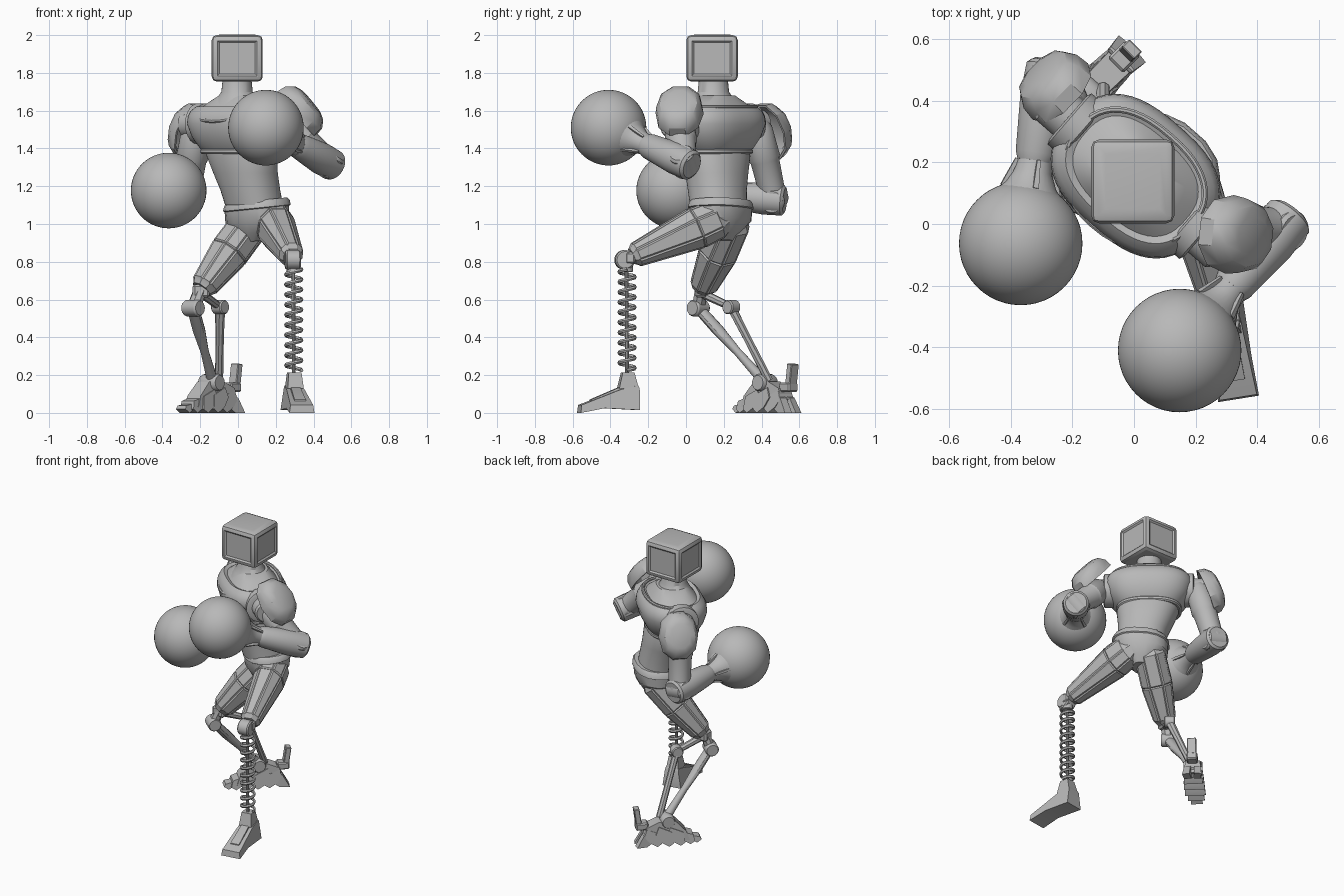
import bpy, bmesh
from math import sin, cos, pi, radians
from mathutils import Vector, Matrix

if "Cube" in bpy.data.objects:
    bpy.data.objects.remove(bpy.data.objects["Cube"])

grey = bpy.data.materials.new("plain grey")
grey.use_nodes = True
COLOUR = (0.48, 0.48, 0.48, 1)
grey.diffuse_color = COLOUR
grey.node_tree.nodes["Principled BSDF"].inputs["Base Color"].default_value = COLOUR

YAW = radians(-41)                      # the upper body is twisted
SIDE = Vector((cos(YAW), sin(YAW), 0))  # toward the model's left
FRONT = Vector((sin(YAW), -cos(YAW), 0))
UP = Vector((0, 0, 1))


def finish(name, bm, angle=32):
    bmesh.ops.recalc_face_normals(bm, faces=bm.faces)
    mesh = bpy.data.meshes.new(name)
    bm.to_mesh(mesh)
    bm.free()
    mesh.materials.append(grey)
    ob = bpy.data.objects.new(name, mesh)
    bpy.context.collection.objects.link(ob)
    bpy.ops.object.select_all(action='DESELECT')
    ob.select_set(True)
    bpy.context.view_layer.objects.active = ob
    bpy.ops.object.shade_smooth_by_angle(angle=radians(angle))
    return ob


def power(v, p):
    return (1 if v >= 0 else -1) * abs(v) ** (2 / p)


def sweep(name, pts, sizes, n=32, p=2, side=SIDE, axis=None, closed=False, panel=0):
    """Skin superellipse rings placed along a path."""
    bm = bmesh.new()
    pts = [Vector(q) for q in pts]
    count, rings = len(pts), []
    for i, c in enumerate(pts):
        nxt = pts[(i + 1) % count] if closed else pts[min(i + 1, count - 1)]
        prv = pts[i - 1] if closed else pts[max(i - 1, 0)]
        t = Vector(axis or (nxt - prv)).normalized()
        x = (side - side.dot(t) * t).normalized()
        y = t.cross(x)
        a, b = sizes[i]
        angles = [2 * pi * (k + 0.5) / n for k in range(n)]
        rings.append([bm.verts.new(c + x * a * power(cos(g), p) + y * b * power(sin(g), p))
                      for g in angles])
    skin = []
    for i in range(count if closed else count - 1):
        r, s = rings[i], rings[(i + 1) % count]
        skin += [bm.faces.new((r[k], r[(k + 1) % n], s[(k + 1) % n], s[k])) for k in range(n)]
    if not closed:
        bm.faces.new(rings[0])
        bm.faces.new(rings[-1])
    if panel:
        bmesh.ops.recalc_face_normals(bm, faces=bm.faces)
        big = [f for f in skin if f.calc_area() > 0.006]
        bmesh.ops.inset_individual(bm, faces=big, thickness=panel, depth=panel * 0.7)
    return finish(name, bm)


def limb(name, start, end, profile, n=28, **kw):
    """Straight part; profile holds (fraction along, radius[, second radius])."""
    a, b = Vector(start), Vector(end)
    return sweep(name, [a.lerp(b, q[0]) for q in profile],
                 [(q[1], q[-1]) for q in profile], n, axis=b - a, **kw)


def drum(name, centre, axis, length, r, n=24):
    c, d = Vector(centre), Vector(axis).normalized() * length / 2
    side = UP if abs(d.normalized().z) < 0.9 else SIDE
    return limb(name, c - d, c + d, [(0, r * .85), (.1, r), (.9, r), (1, r * .85)], n, side=side)


def box(name, loc, dims, matrix=Matrix(), bevel=0.008, tilt=0):
    bm = bmesh.new()
    bmesh.ops.create_cube(bm, size=1, matrix=matrix @ Matrix.Translation(loc)
                          @ Matrix.Rotation(tilt, 4, 'X') @ Matrix.Diagonal((*dims, 1)))
    bmesh.ops.bevel(bm, geom=bm.edges[:], offset=bevel, segments=1, affect='EDGES')
    return finish(name, bm)


def prism(name, profile, low, high, matrix):
    """Side profile (y, z) extruded in x, half width going from low to high."""
    bm = bmesh.new()
    top = max(z for _, z in profile)
    ends = [[bm.verts.new(matrix @ Vector((s * (low + (high - low) * z / top), y, z)))
             for y, z in profile] for s in (-1, 1)]
    m = len(profile)
    for k in range(m):
        bm.faces.new((ends[0][k], ends[0][(k + 1) % m], ends[1][(k + 1) % m], ends[1][k]))
    for e in ends:
        bm.faces.new(e)
    return finish(name, bm)


def ball(name, centre, r):
    bm = bmesh.new()
    bmesh.ops.create_uvsphere(bm, u_segments=48, v_segments=32, radius=r,
                              matrix=Matrix.Translation(centre))
    return finish(name, bm)


# Head: chamfered box with shallow sunken panels
bm = bmesh.new()
bmesh.ops.create_cube(bm, size=1, matrix=Matrix.Translation((-.004, .138, 1.877))
                      @ Matrix.Diagonal((.27, .272, .246, 1)))
bmesh.ops.bevel(bm, geom=bm.edges[:], offset=.026, segments=2, profile=.5, affect='EDGES')
bm.normal_update()
panels = [f for f in bm.faces if f.calc_area() > .02 and f.normal.z < .5 and f.normal.z > -.5]
bmesh.ops.inset_individual(bm, faces=panels, thickness=.006, depth=0)
bmesh.ops.inset_individual(bm, faces=panels, thickness=.014, depth=-.009)
crown = [f for f in bm.faces if f.calc_area() > .02 and f.normal.z > .5]
bmesh.ops.inset_individual(bm, faces=crown, thickness=.03, depth=.003)
finish("head", bm, 20)

# Neck and torso
C = Vector((.005, .155, 0))
sweep("neck", [(-.005, .145, z) for z in (1.61, 1.66, 1.70, 1.78)],
      [(.17, .135), (.115, .105), (.083, .083), (.075, .075)], axis=UP)
chest = [(1.385, .19, .15), (1.40, .21, .165), (1.46, .255, .195), (1.53, .283, .215),
         (1.57, .281, .208), (1.60, .266, .193), (1.622, .238, .17), (1.612, .215, .15),
         (1.645, .165, .125), (1.68, .1, .095)]
sweep("chest", [C + UP * q[0] for q in chest], [q[1:] for q in chest], 48, 2.6, axis=UP)
collar = []
for k in range(48):
    g = 2 * pi * k / 48
    dip = max(0, sin(g)) ** 2
    collar.append(C + SIDE * .24 * power(cos(g), 2.4) + FRONT * (.172 + .038 * dip) * power(sin(g), 2.4)
                  + UP * (1.62 - .075 * dip))
sweep("collar_rim", collar, [(.011, .011)] * 48, 8, side=UP, closed=True)
belly = [(.012, .157, 1.40, .19, .15), (.02, .16, 1.36, .198, .156), (.04, .163, 1.27, .177, .15),
         (.065, .166, 1.18, .16, .145), (.085, .172, 1.10, .155, .14)]
sweep("abdomen", [q[:3] for q in belly], [q[3:] for q in belly], 40, 2.2, axis=UP)
sweep("chest_hem", [C + UP * z for z in (1.37, 1.378, 1.392, 1.40)],
      [(.2, .16), (.209, .167), (.209, .167), (.2, .16)], 48, 2.5, axis=UP)
hips = [(1.125, .165, .14), (1.11, .18, .15), (1.085, .187, .153), (1.08, .178, .146),
        (1.02, .175, .14), (.95, .1, .1), (.91, .05, .07)]
sweep("pelvis", [(.1, .185, q[0]) for q in hips], [q[1:] for q in hips], 16, 2.3, axis=(-.1, 0, 1))

# Shoulder joints and dished shoulder pads
for label, s, pad, normal in (("left", 1, (.352, -.038, 1.62), (.74, -.08, .62)),
                              ("right", -1, (-.275, .465, 1.505), (-.65, .64, .36))):
    root = C + SIDE * .275 * s + UP * 1.53
    drum(label + "_shoulder_ring", root - SIDE * .02 * s, SIDE, .07, .11)
    drum(label + "_shoulder_joint", root + SIDE * .04 * s, SIDE, .12, .075)
    nrm = Vector(normal).normalized()
    limb(label + "_shoulder_pad", Vector(pad) - nrm * .055, Vector(pad) + nrm * .045,
         [(.65, .06), (.45, .11), (0, .148, .116), (0, .16, .128), (.5, .152, .122),
          (.85, .12, .1), (1, .08, .065)], 10, p=2.2, side=UP)

# Arms with ball fists
arms = (("left", (.26, -.035, 1.52), (.474, -.012, 1.328), (.148, -.41, 1.51)),
        ("right", (-.22, .38, 1.5), (-.275, .465, 1.13), (-.367, -.063, 1.177)))
for label, shoulder, elbow, fist in arms:
    sh, el, fi = Vector(shoulder), Vector(elbow), Vector(fist)
    along = (fi - el).normalized()
    hinge = along.cross(el - sh).normalized()
    limb(label + "_upper_arm", sh, el, [(-.1, .06), (0, .078), (.4, .085), (.45, .077), (1, .068)], side=hinge)
    drum(label + "_elbow", el, hinge, .14, .068)
    limb(label + "_forearm", el - along * .06, fi - along * .27,
         [(0, .068), (.04, .082), (.35, .085), (.92, .068), (1, .058)], side=hinge)
    limb(label + "_wrist", fi - along * .28, fi - along * .15, [(0, .056), (.35, .062), (.7, .085), (1, .12)],
         side=hinge)
    other = along.cross(hinge)
    for k in range(4):
        d = hinge * cos(pi * k / 2) + other * sin(pi * k / 2)
        limb(f"{label}_wrist_rib_{k + 1}", fi - along * .27 + d * .06, fi - along * .175 + d * .09,
             [(0, .008), (1, .013)], 4, side=d)
    ball(label + "_fist", fi, .2)

# Thighs: faceted with long raised armour panels
left_shape = [(-.12, .08, .07), (-.03, .105, .09), (.22, .112, .096), (.96, .062, .06), (1.0, .045, .05)]
right_shape = [(-.12, .07, .07), (-.03, .098, .098), (.45, .1, .1), (.97, .07, .068), (1.03, .055, .055)]
limb("left_thigh", (.18, .15, 1.02), (.287, -.285, .828), left_shape, 8, p=2.3, side=UP, panel=.01)
limb("right_thigh", (.065, .235, 1.0), (-.185, .09, .665), right_shape, 8, p=2.3, panel=.01)

# Left shin: knee hinge and coil spring
drum("left_knee", (.29, -.325, .81), (1, .1, 0), .08, .052)
box("left_knee_fork", (.288, -.295, .82), (.09, .05, .06))
drum("spring_top_cap", (.293, -.315, .765), UP, .04, .035)
coil, turns = [], 10
for k in range(turns * 16 + 1):
    g = 2 * pi * k / 16
    coil.append((.295 + .042 * cos(g), -.312 + .042 * sin(g), .225 + .535 * k / (turns * 16)))
sweep("coil_spring", coil, [(.011, .009)] * len(coil), 6, side=UP)
limb("spring_rod", (.295, -.312, .2), (.293, -.315, .78), [(0, .01), (1, .01)], 10)

# Left foot: wedge with ankle block
LF = Matrix.Translation((.295, -.29, 0)) @ Matrix.Rotation(radians(9), 4, 'Z')
prism("left_foot", [(.038, .015), (.038, .13), (.03, .145), (-.06, .125), (-.275, .042), (-.28, 0),
                    (-.15, .025)], .067, .045, LF)
prism("left_foot_ridge", [(.02, .05), (.02, .148), (-.07, .134), (-.22, .07), (-.22, .05)], .035, .025, LF)
prism("left_ankle", [(.034, .13), (.012, .215), (-.05, .215), (-.07, .13)], .056, .034, LF)

# Right knee and twin shin bars
box("right_knee_block", (-.195, .085, .645), (.09, .075, .07), bevel=.012)
drum("right_knee_barrel", (-.238, .065, .555), SIDE, .1, .044)
limb("right_knee_link", (-.2, .08, .65), (-.238, .065, .55), [(0, .04, .03), (1, .04, .035)], 8)
limb("right_front_shin", (-.238, .065, .555), (-.135, .41, .17),
     [(0, .035, .028), (.3, .036, .03), (.6, .022, .022), (1, .03, .028)], 12)
limb("right_rear_link", (-.19, .09, .63), (-.095, .24, .56), [(0, .024), (1, .02)], 8)
drum("right_rear_joint", (-.095, .24, .56), SIDE, .07, .038)
limb("right_rear_shin", (-.095, .24, .56), (-.1, .44, .17), [(0, .03, .022), (.4, .024, .02), (1, .022)], 8)

# Right foot: narrow shoe of overlapping plates, with heel spikes and tab
RF = Matrix.Translation((-.148, .425, 0)) @ Matrix.Rotation(radians(-45), 4, 'Z')
drum("right_ankle", RF @ Vector((.01, .0, .16)), SIDE, .12, .045)
prism("right_foot_body", [(.15, .04), (.14, .13), (.06, .165), (-.05, .165), (-.12, .09), (-.14, .03)],
      .055, .045, RF)
plates = [(.1, .12, .06), (.025, .135, .068), (-.05, .125, .066), (-.115, .09, .054), (-.16, .055, .038)]
for k, (y, h, w) in enumerate(plates):
    prism(f"right_foot_plate_{k + 1}", [(y + .055, h * .6), (y + .035, h), (y - .05, h * .7),
          (y - .06, .02), (y - .03, 0), (y + .02, .03)], w, w * .8, RF)
for s, label in ((-1, "outer"), (1, "inner")):
    heel = RF @ Matrix.Translation((.028 * s, .12, 0)) @ Matrix.Rotation(-.12 * s, 4, 'Z')
    prism(label + "_heel_spike", [(-.04, .04), (-.03, .11), (.04, .08), (.085, 0), (.02, 0)], .024, .02, heel)
box("heel_bracket", (0, .165, .135), (.07, .08, .05), RF)
box("heel_tab", (0, .192, .2), (.058, .036, .12), RF, bevel=.004, tilt=radians(-8))
